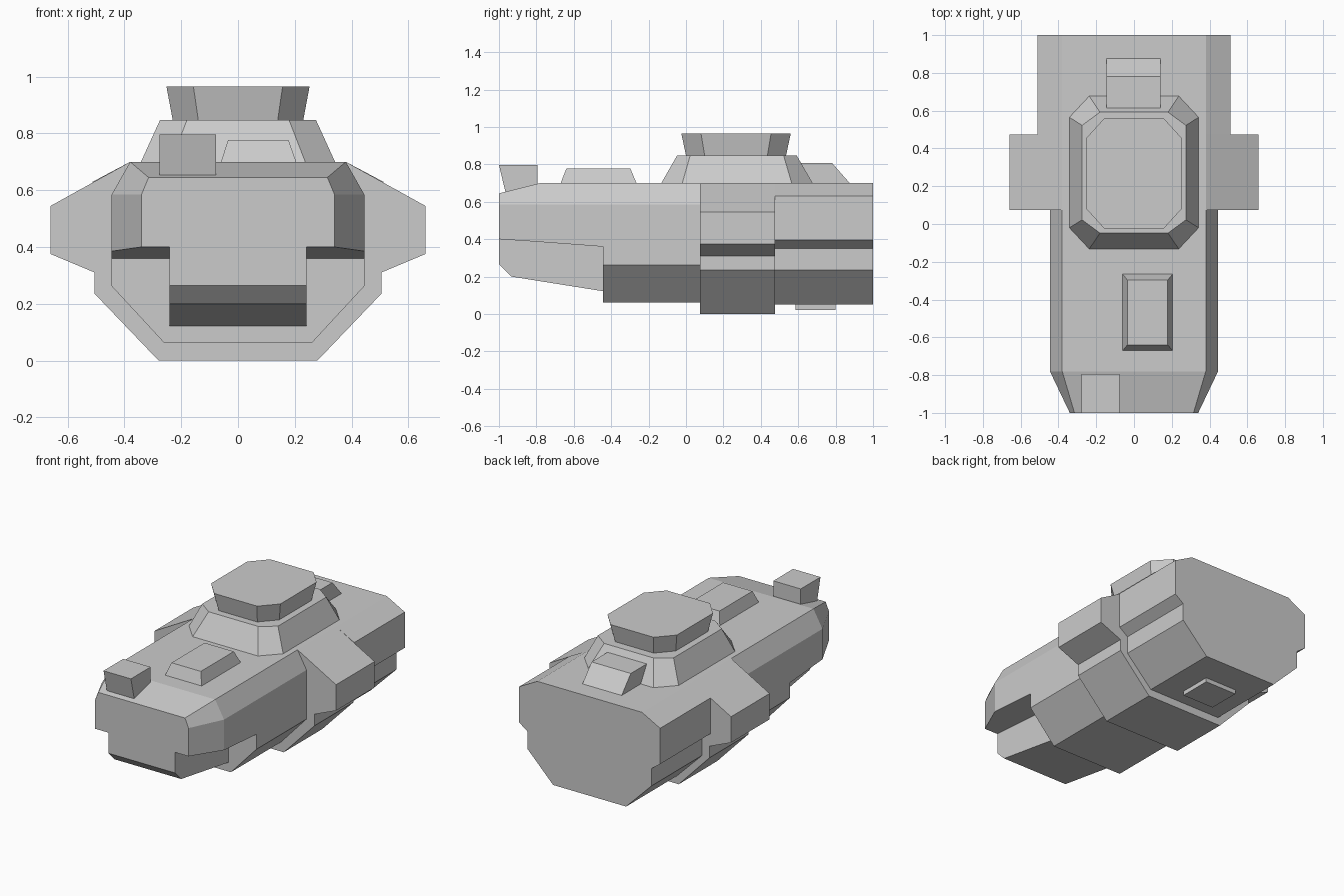
import bpy, bmesh

if "Cube" in bpy.data.objects:
    bpy.data.objects.remove(bpy.data.objects["Cube"])

def loft(name, rings):
    """Join equal-length rings of points with quads and cap both ends."""
    bm = bmesh.new()
    rows = [[bm.verts.new(p) for p in r] for r in rings]
    n = len(rows[0])
    for a, b in zip(rows, rows[1:]):
        for i in range(n):
            j = (i + 1) % n
            bm.faces.new((a[i], a[j], b[j], b[i]))
    bm.faces.new(rows[0])
    bm.faces.new(rows[-1][::-1])
    bmesh.ops.recalc_face_normals(bm, faces=bm.faces)
    me = bpy.data.meshes.new(name)
    bm.to_mesh(me)
    bm.free()
    ob = bpy.data.objects.new(name, me)
    bpy.context.collection.objects.link(ob)
    return ob

def section(half, y):
    """Mirror a right-hand (x, z) outline into a closed ring at depth y."""
    return [(x, y, z) for x, z in half] + [(-x, y, z) for x, z in reversed(half)]

def prism_x(name, profile, x0, x1):
    """Extrude a (y, z) side profile across x."""
    return loft(name, [[(x, y, z) for y, z in profile] for x in (x0, x1)])

def rect(x0, x1, y0, y1, z):
    return [(x0, y0, z), (x1, y0, z), (x1, y1, z), (x0, y1, z)]

def octagon(hx, y0, y1, cx, cy, z):
    """Rectangle with corners cut by cx and cy."""
    half = [(hx - cx, y0), (hx, y0 + cy), (hx, y1 - cy), (hx - cx, y1)]
    return [(x, y, z) for x, y in half] + [(-x, y, z) for x, y in reversed(half)]

# hull middle, with the wide side sponsons
mid = [(.38, .70), (.66, .545), (.66, .375), (.505, .31), (.505, .235), (.28, 0)]
loft("hull_middle", [section(mid, .075), section(mid, .475)])

# hull rear
rear = [(.38, .70), (.512, .63), (.512, .395), (.45, .35), (.45, .235), (.265, .05)]
loft("hull_rear", [section(rear, .475), section(rear, 1)])

# hull front: full-depth part behind the wheel arches
front = [(.38, .70), (.445, .585), (.445, .262), (.26, .062)]
loft("hull_front", [section(front, -.445), section(front, .075)])

# tapered nose over the wheel arches
loft("nose", [
    section([(.315, .645), (.34, .585), (.34, .40)], -1),
    section([(.38, .70), (.445, .585), (.445, .385)], -.78),
    section([(.38, .70), (.445, .585), (.445, .36)], -.445)])

# narrow chin between the wheel arches
prism_x("chin", [(-1, .42), (-1, .265), (-.935, .20), (-.445, .122), (-.445, .42)], -.242, .242)

# turret base and flared turret ring
loft("turret_base", [octagon(.342, -.132, .677, .105, .112, .70),
                     octagon(.275, -.048, .592, .095, .07, .847)])
loft("turret_ring", [octagon(.23, 0, .535, .09, .10, .847),
                     octagon(.252, -.025, .56, .095, .105, .965)])

# engine box behind the turret
prism_x("rear_box", [(.55, .69), (.60, .808), (.78, .808), (.875, .70), (.875, .69)], -.145, .14)

# driver hatch
loft("driver_hatch", [rect(-.06, .205, -.67, -.265, .70), rect(-.035, .178, -.64, -.297, .777)])

# sight box on the nose
prism_x("sight_box", [(-1, .797), (-.795, .797), (-.795, .695), (-.965, .65)], -.277, -.078)

# belly plate
loft("belly_plate", [rect(-.13, .10, .585, .80, .022), rect(-.13, .10, .585, .80, .05)])
